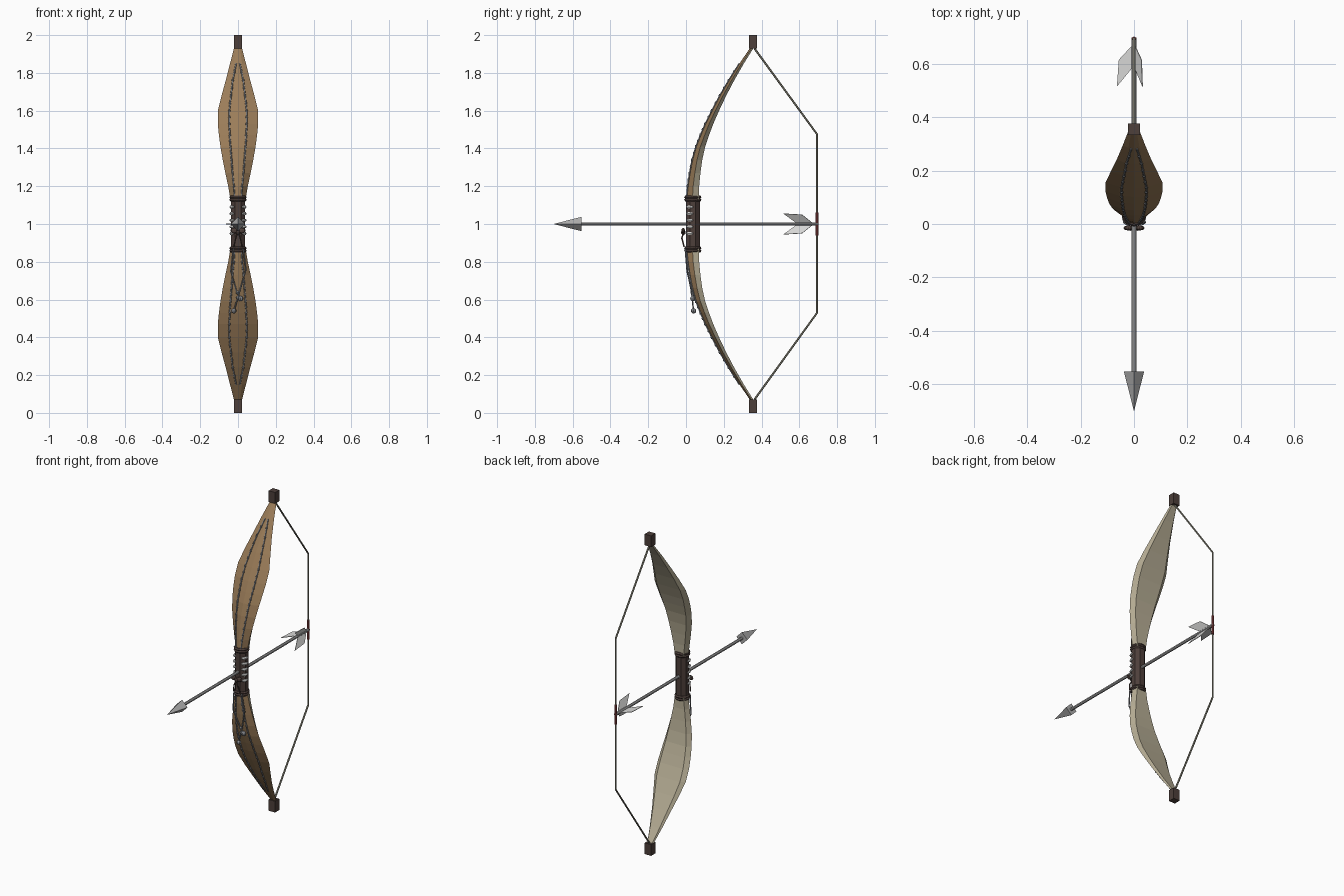
import bpy, bmesh, math
from mathutils import Vector, Matrix

if "Cube" in bpy.data.objects:
    bpy.data.objects.remove(bpy.data.objects["Cube"])

def mat(name, r, g, b):
    m = bpy.data.materials.new(name)
    m.diffuse_color = (r, g, b, 1)
    m.use_nodes = True
    m.node_tree.nodes["Principled BSDF"].inputs["Base Color"].default_value = m.diffuse_color
    return m

WOOD = mat("brown wood", 0.33, 0.205, 0.10)
CREAM = mat("cream horn", 0.47, 0.42, 0.30)
DARK = mat("dark leather", 0.075, 0.05, 0.043)
STRING = mat("string", 0.28, 0.27, 0.21)
RED = mat("red thread", 0.30, 0.06, 0.06)
STEEL = mat("steel", 0.42, 0.42, 0.42)
FEATHER = mat("pale feather", 0.68, 0.68, 0.67)
CORD = mat("grey cord", 0.25, 0.26, 0.28)

def finish(name, bm, mats, mirror=False, smooth=False):
    """Turn a bmesh into an object; mirrored parts are built about z = 1."""
    bmesh.ops.recalc_face_normals(bm, faces=bm.faces)
    for f in bm.faces:
        f.smooth = smooth
    me = bpy.data.meshes.new(name)
    bm.to_mesh(me)
    bm.free()
    for m in mats:
        me.materials.append(m)
    ob = bpy.data.objects.new(name, me)
    bpy.context.collection.objects.link(ob)
    if mirror:
        ob.location.z = 1
        mod = ob.modifiers.new("mirror", 'MIRROR')
        mod.use_axis = (False, False, True)
    return ob

def loft(bm, rings):
    """Skin a list of closed rings and cap both ends."""
    vs = [[bm.verts.new(p) for p in r] for r in rings]
    n = len(vs[0])
    faces = []
    for a, b in zip(vs, vs[1:]):
        for i in range(n):
            j = (i + 1) % n
            faces.append((i, bm.faces.new((a[i], a[j], b[j], b[i]))))
    bm.faces.new(vs[0])
    bm.faces.new(vs[-1])
    return faces

def tube(bm, pts, radii, sides=6, ref=(1, 0, 0), turn=0.0):
    """Round or faceted bar along a path; radii is one number or one per point."""
    pts = [Vector(p) for p in pts]
    if not isinstance(radii, (list, tuple)):
        radii = [radii] * len(pts)
    rings = []
    for k, p in enumerate(pts):
        t = (pts[min(k + 1, len(pts) - 1)] - pts[max(k - 1, 0)]).normalized()
        u = t.cross(Vector(ref)).normalized()
        v = t.cross(u)
        rings.append([p + radii[k] * (math.cos(a) * u + math.sin(a) * v)
                      for a in (turn + 2 * math.pi * i / sides for i in range(sides))])
    loft(bm, rings)

def ball(bm, p, r, scale=(1, 1, 1)):
    bmesh.ops.create_uvsphere(bm, u_segments=8, v_segments=6, radius=r,
                              matrix=Matrix.Translation(p) @ Matrix.Diagonal((*scale, 1)))

# (height from the middle, front y, half width) along one limb
LIMB = [(0.13, 0.0, 0.040), (0.2, 0.006, 0.052), (0.27, 0.017, 0.067), (0.34, 0.031, 0.081),
        (0.41, 0.051, 0.093), (0.47, 0.075, 0.101), (0.53, 0.101, 0.107), (0.60, 0.136, 0.107),
        (0.68, 0.179, 0.087), (0.76, 0.226, 0.065), (0.85, 0.283, 0.042), (0.94, 0.345, 0.019)]

def depth(h):
    return 0.068 - 0.05 * (h - 0.13) / 0.81

# Limbs: brown domed front, cream sides and back
bm = bmesh.new()
rings = []
for h, y, w in LIMB:
    d = depth(h)
    prof = [(-w, 0.5), (-0.5 * w, 0.1), (0, 0), (0.5 * w, 0.1), (w, 0.5),
            (0.75 * w, 1), (-0.75 * w, 1)]
    rings.append([(x, y + k * d, h) for x, k in prof])
for i, f in loft(bm, rings):
    f.material_index = 0 if i < 4 else 1
finish("limbs", bm, [WOOD, CREAM], mirror=True)

# Square tip caps
bm = bmesh.new()
bmesh.ops.create_cube(bm, size=1, matrix=Matrix.Translation((0, 0.355, 0.965))
                      @ Matrix.Diagonal((0.044, 0.042, 0.07, 1)))
finish("tip_caps", bm, [DARK], mirror=True)

# Thin cords with small beads running down the front of each limb
bm = bmesh.new()
for s in (-1, 1):
    pts = [(s * 0.43 * w, y + 0.08 * depth(h) - 0.003, h) for h, y, w in LIMB[:-1]]
    pts[-1] = (s * 0.010, pts[-1][1], pts[-1][2])
    tube(bm, pts, 0.004, 5)
    for a, b in zip(pts[1:], pts[2:]):
        for k in (0.0, 0.5):
            ball(bm, Vector(a).lerp(Vector(b), k), 0.0065, (0.9, 0.9, 1.4))
finish("limb_cords", bm, [CORD], mirror=True)

# Grip with rims at both ends
GY = 0.036
bm = bmesh.new()
tube(bm, [(0, GY, 0.86), (0, GY, 1.14)], 0.040, 8, turn=math.pi / 8)
finish("grip", bm, [DARK])
bm = bmesh.new()
for z in (0.128, 0.142):
    ring = [(0, GY, z - 0.008), (0, GY, z), (0, GY, z + 0.008)]
    tube(bm, ring, [0.040, 0.046, 0.040], 12)
finish("grip_rims", bm, [DARK], mirror=True)

# Pale lacing bars on the front corners of the grip
bm = bmesh.new()
for s in (-1, 1):
    for z in (0.95, 0.985, 1.02, 1.055, 1.09):
        path = [(GY, 0.040 * math.cos(a), 0.040 * math.sin(a)) for a in
                (math.radians(v) for v in (0, -20, -40, -55))]
        tube(bm, [(s * c, GY + n, z) for _, c, n in path], [0.005, 0.0085, 0.0085, 0.004],
             6, ref=(0, 0, 1))
finish("grip_lacing", bm, [FEATHER])

# Knot on the front of the grip
bm = bmesh.new()
ball(bm, (0, -0.014, 0.955), 0.013)
for s in (-1, 1):
    ball(bm, (s * 0.021, -0.015, 0.965), 0.016, (1.2, 0.6, 0.9))
    tube(bm, [(0, -0.012, 0.955), (s * 0.012, -0.022, 0.925), (s * 0.022, -0.01, 0.88)], 0.004)
finish("grip_knot", bm, [DARK])

# Two hanging cords with beads
bm = bmesh.new()
for pts in ([(-0.025, -0.004, 0.87), (-0.038, 0.006, 0.75), (-0.01, 0.03, 0.65), (0.014, 0.036, 0.605)],
            [(0.028, -0.004, 0.87), (0.042, 0.006, 0.76), (0.008, 0.03, 0.64), (-0.022, 0.04, 0.54)]):
    tube(bm, pts, 0.004, 5)
    ball(bm, pts[-1], 0.014)
    ball(bm, Vector(pts[-2]).lerp(Vector(pts[-1]), 0.3), 0.009)
finish("charm_cords", bm, [CORD])

# Drawn string and its red serving
SY = 0.694
bm = bmesh.new()
tube(bm, [(0, 0.362, 0.07), (0, SY, 0.53), (0, SY, 1.475), (0, 0.362, 1.93)], 0.0055, 6)
finish("bow_string", bm, [STRING])
bm = bmesh.new()
tube(bm, [(0, SY, 0.94), (0, SY, 1.06)], 0.0085, 8)
finish("string_serving", bm, [RED])

# Arrow: shaft, four-sided head, three swept feathers
bm = bmesh.new()
tube(bm, [(0, -0.56, 1), (0, 0.698, 1)], 0.0095, 8, turn=math.pi / 8)
finish("arrow_shaft", bm, [STEEL])
bm = bmesh.new()
tube(bm, [(0, -0.552, 1), (0, -0.70, 1)], [0.038, 0.0005], 4)
finish("arrow_head", bm, [STEEL])
bm = bmesh.new()
outline = [(0.006, 0.585), (0.064, 0.515), (0.057, 0.615), (0.006, 0.67)]
for ang in (60, 180, 300):
    a = math.radians(ang)
    out = Vector((math.cos(a), 0, math.sin(a)))
    side = Vector((-math.sin(a), 0, math.cos(a))) * 0.0015
    loft(bm, [[out * r + Vector((0, y, 1)) + side * k for r, y in outline] for k in (-1, 1)])
finish("arrow_feathers", bm, [FEATHER])
